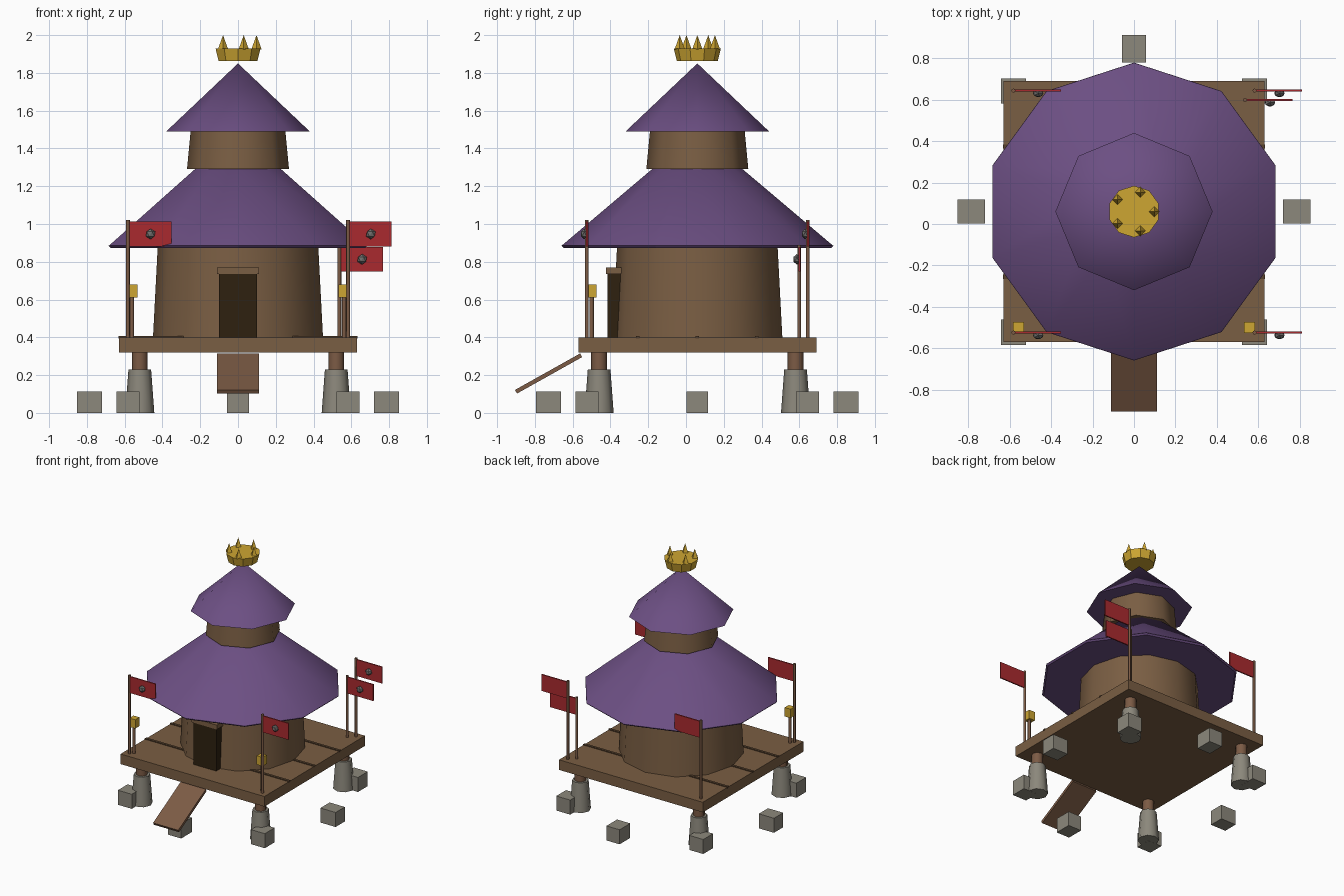
import bpy, math
from mathutils import Vector

cube = bpy.data.objects.get("Cube")
if cube:
    bpy.data.objects.remove(cube, do_unlink=True)

CY = 0.06  # depth of the tower axis


def material(name, rgb):
    lin = [((c / 255 + 0.055) / 1.055) ** 2.4 for c in rgb] + [1]
    m = bpy.data.materials.new(name)
    m.use_nodes = True
    m.diffuse_color = lin
    m.node_tree.nodes["Principled BSDF"].inputs["Base Color"].default_value = lin
    return m


wood = material("wood", (122, 94, 67))
post_wood = material("post wood", (124, 91, 69))
batten_wood = material("batten wood", (88, 66, 46))
dark_wood = material("dark door wood", (46, 33, 16))
purple = material("purple roof", (108, 79, 131))
gold = material("gold", (206, 166, 50))
red = material("red cloth", (170, 42, 47))
stone = material("stone", (140, 136, 124))
iron = material("iron", (112, 110, 108))


def finish(name, mat, smooth=0):
    ob = bpy.context.object
    ob.name = name
    ob.data.materials.clear()
    ob.data.materials.append(mat)
    if smooth:
        bpy.ops.object.shade_smooth_by_angle(angle=math.radians(smooth))
    return ob


def box(name, centre, size, mat, tilt=0):
    bpy.ops.mesh.primitive_cube_add(size=1, location=centre, rotation=(tilt, 0, 0))
    bpy.context.object.scale = size
    return finish(name, mat)


def cone(name, x, y, z0, z1, r0, r1, sides, mat, smooth=0):
    """Upright frustum with a vertex on the y axis."""
    bpy.ops.mesh.primitive_cone_add(vertices=sides, radius1=r0, radius2=r1,
                                    depth=z1 - z0, location=(x, y, (z0 + z1) / 2))
    return finish(name, mat, smooth)


# Platform with cross battens
box("platform", (0, CY, 0.36), (1.26, 1.26, 0.08), wood)
for i in (-1, 0, 1):
    box("platform_batten", (0, CY + 0.315 * i, 0.4), (1.264, 0.02, 0.012), batten_wood)

# Legs on stone footings, with a loose stone beside each
for sx in (-1, 1):
    for sy in (-1, 1):
        x, y = 0.52 * sx, CY + 0.52 * sy
        cone("stone_footing", x, y, 0, 0.23, 0.077, 0.06, 8, stone, 50)
        cone("leg", x, y, 0.2, 0.33, 0.042, 0.042, 8, post_wood, 50)
        box("footing_stone", (0.583 * sx, CY + 0.583 * sy, 0.057), (0.122, 0.122, 0.115), stone)

# Loose stones around the platform
for s in (-1, 1):
    box("side_stone", (0.787 * s, CY, 0.057), (0.133, 0.115, 0.115), stone)
    box("end_stone", (0, CY + 0.787 * s, 0.057), (0.115, 0.133, 0.115), stone)

# Two-storey tower with stacked roofs
cone("lower_wall", 0, CY, 0.4, 0.88, 0.45, 0.425, 12, wood, 60)
cone("lower_eave", 0, CY, 0.873, 0.885, 0.708, 0.72, 10, purple)
cone("lower_roof", 0, CY, 0.884, 1.29, 0.72, 0.24, 10, purple, 60)
cone("upper_wall", 0, CY, 1.29, 1.5, 0.27, 0.25, 8, wood, 60)
cone("upper_roof", 0, CY, 1.49, 1.85, 0.38, 0, 8, purple, 60)

# Crown with five spikes
cone("crown", 0, CY, 1.862, 1.93, 0.108, 0.125, 10, gold)
for i in range(5):
    a = math.tau * i / 5
    cone("crown_spike", 0.098 * math.cos(a), CY + 0.098 * math.sin(a),
         1.925, 2.0, 0.027, 0, 4, gold)

# Door and lintel
box("door", (0, -0.36, 0.567), (0.2, 0.11, 0.336), dark_wood)
box("door_lintel", (0, -0.37, 0.752), (0.22, 0.105, 0.035), wood)

# Sloping ramp
top, foot = Vector((0, -0.555, 0.305)), Vector((0, -0.9, 0.112))
slope = top - foot
box("ramp", (top + foot) / 2, (0.22, slope.length, 0.022), post_wood,
    math.atan2(slope.z, slope.y))


def flag(x, y, height):
    """Pole, cloth and iron boss."""
    cone("flag_pole", x, y, 0.39, height, 0.01, 0.01, 8, post_wood, 60)
    box("flag", (x + 0.115, y, height - 0.075), (0.23, 0.01, 0.13), red)
    bpy.ops.mesh.primitive_ico_sphere_add(subdivisions=1, radius=0.028,
                                          location=(x + 0.12, y - 0.013, height - 0.075))
    bpy.context.object.scale.y = 0.75
    finish("flag_boss", iron)


for sx in (-1, 1):
    for y in (-0.525, 0.645):
        flag(0.583 * sx, y, 1.022)
flag(0.537, 0.6, 0.888)

# Lanterns on short posts at the front corners
for s in (-1, 1):
    cone("lantern_post", 0.562 * s, -0.5, 0.39, 0.62, 0.012, 0.012, 8, post_wood, 60)
    box("lantern", (0.558 * s, -0.5, 0.645), (0.052, 0.052, 0.07), gold)
